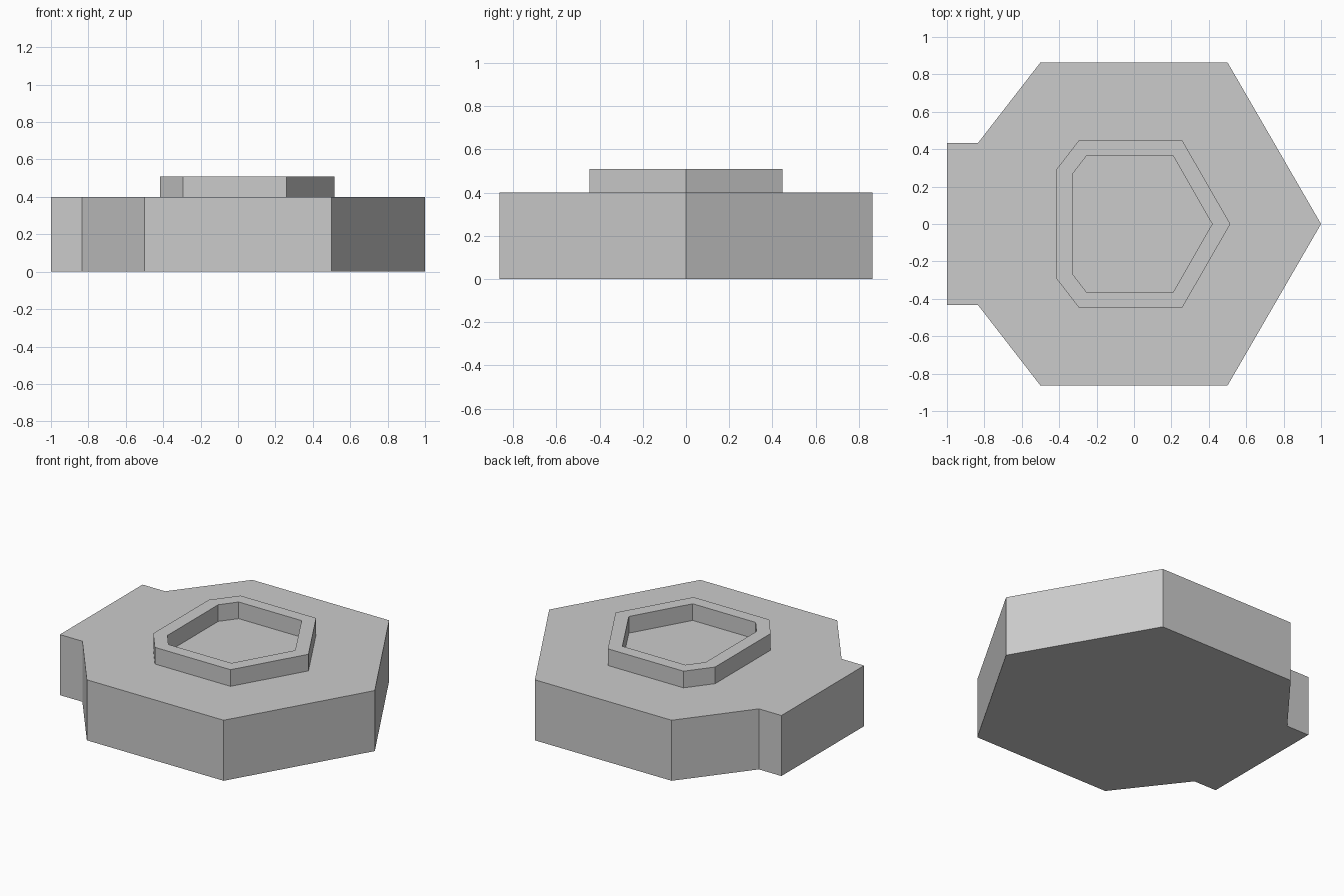
import bpy, bmesh

if "Cube" in bpy.data.objects:
    bpy.data.objects.remove(bpy.data.objects["Cube"])


def mirrored(half):
    """Close a half outline (y >= 0, right to left) across the x axis."""
    return half + [(x, -y) for x, y in reversed(half) if y > 0]


def finish(name, bm):
    bmesh.ops.recalc_face_normals(bm, faces=bm.faces)
    mesh = bpy.data.meshes.new(name)
    bm.to_mesh(mesh)
    bm.free()
    obj = bpy.data.objects.new(name, mesh)
    bpy.context.collection.objects.link(obj)
    return obj


def loop(bm, outline, z):
    return [bm.verts.new((x, y, z)) for x, y in outline]


def bridge(bm, a, b):
    for i in range(len(a)):
        j = (i + 1) % len(a)
        bm.faces.new((a[i], a[j], b[j], b[i]))


# Base plate: pointed hexagon with a squared tab on the left
outline = mirrored([(1, 0), (0.5, 0.864), (-0.5, 0.864), (-0.835, 0.432), (-1, 0.432)])
bm = bmesh.new()
bottom, top = loop(bm, outline, 0), loop(bm, outline, 0.4)
bridge(bm, bottom, top)
bm.faces.new(bottom)
bm.faces.new(top)
finish("base_plate", bm)

# Raised rim: hollow frame around a recess whose floor is the plate top
outer = mirrored([(0.515, 0), (0.258, 0.447), (-0.295, 0.447), (-0.416, 0.29)])
inner = mirrored([(0.418, 0), (0.208, 0.367), (-0.252, 0.367), (-0.33, 0.265)])
bm = bmesh.new()
rings = [loop(bm, o, z) for o, z in ((outer, 0.4), (outer, 0.51), (inner, 0.51), (inner, 0.4))]
for i in range(4):
    bridge(bm, rings[i], rings[(i + 1) % 4])
finish("raised_rim", bm)
